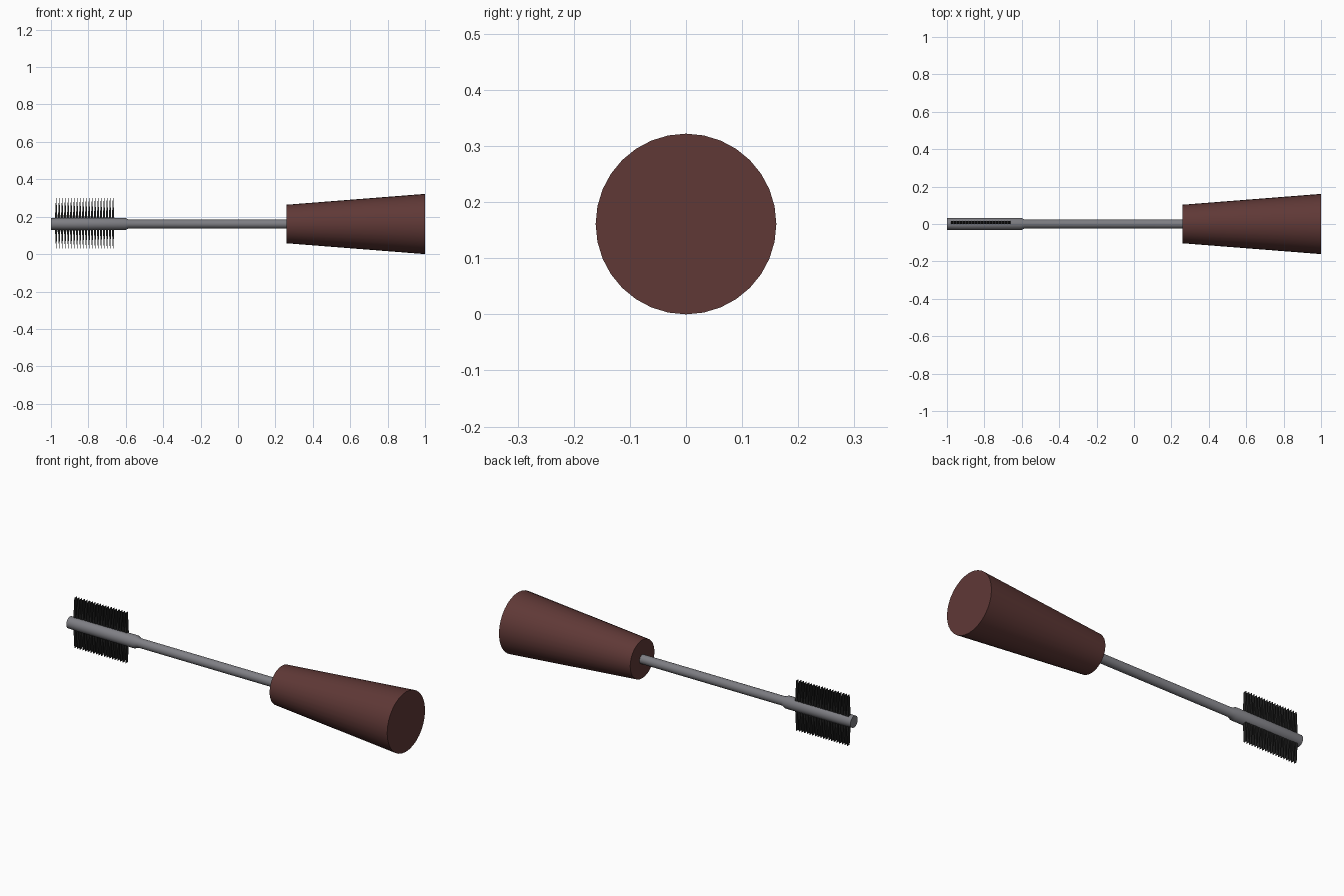
import bpy, bmesh, math

if "Cube" in bpy.data.objects:
    bpy.data.objects.remove(bpy.data.objects["Cube"])

CZ = 0.161  # height of the tool axis


def material(name, col):
    m = bpy.data.materials.new(name)
    m.diffuse_color = (*col, 1)
    m.use_nodes = True
    m.node_tree.nodes["Principled BSDF"].inputs["Base Color"].default_value = m.diffuse_color
    return m


def finish(bm, name, mat, smooth):
    bmesh.ops.recalc_face_normals(bm, faces=bm.faces)
    me = bpy.data.meshes.new(name)
    bm.to_mesh(me)
    bm.free()
    me.materials.append(mat)
    ob = bpy.data.objects.new(name, me)
    bpy.context.collection.objects.link(ob)
    if smooth:
        bpy.ops.object.select_all(action='DESELECT')
        ob.select_set(True)
        bpy.context.view_layer.objects.active = ob
        bpy.ops.object.shade_smooth_by_angle(angle=math.radians(30))
    return ob


def turned(name, profile, sides, mat):
    """Capped solid of revolution along x from (x, radius) points."""
    bm = bmesh.new()
    rings = [[bm.verts.new((x, r * math.sin(2 * math.pi * i / sides),
                            CZ + r * math.cos(2 * math.pi * i / sides)))
              for i in range(sides)] for x, r in profile]
    for a, b in zip(rings, rings[1:]):
        for i in range(sides):
            j = (i + 1) % sides
            bm.faces.new((a[i], a[j], b[j], b[i]))
    bm.faces.new(rings[0])
    bm.faces.new(rings[-1])
    return finish(bm, name, mat, True)


wood = material("red brown", (0.115, 0.04, 0.037))
steel = material("grey metal", (0.21, 0.21, 0.23))
black = material("bristle black", (0.016, 0.016, 0.016))

# Tapered handle
turned("handle", [(0.26, 0.103), (1.0, 0.161)], 32, wood)

# Shaft, widening into the brush head
turned("shaft", [(-1.0, 0.031), (-0.93, 0.033), (-0.605, 0.033),
                 (-0.585, 0.024), (0.28, 0.024)], 24, steel)

# Bristles: a row of tapered blades pointing up and down
bm = bmesh.new()
COUNT, X0, X1 = 20, -0.972, -0.668
for k in range(COUNT):
    x = X0 + (X1 - X0) * k / (COUNT - 1)
    rings = [[bm.verts.new((x + sx * w, 0.008 + sy * 0.009, z))
              for sx, sy in ((-1, -1), (1, -1), (1, 1), (-1, 1))]
             for z, w in ((0.03, 0.001), (0.165, 0.008), (0.30, 0.001))]
    for a, b in zip(rings, rings[1:]):
        for i in range(4):
            j = (i + 1) % 4
            bm.faces.new((a[i], a[j], b[j], b[i]))
    bm.faces.new(rings[0])
    bm.faces.new(rings[-1])
finish(bm, "bristles", black, False)
